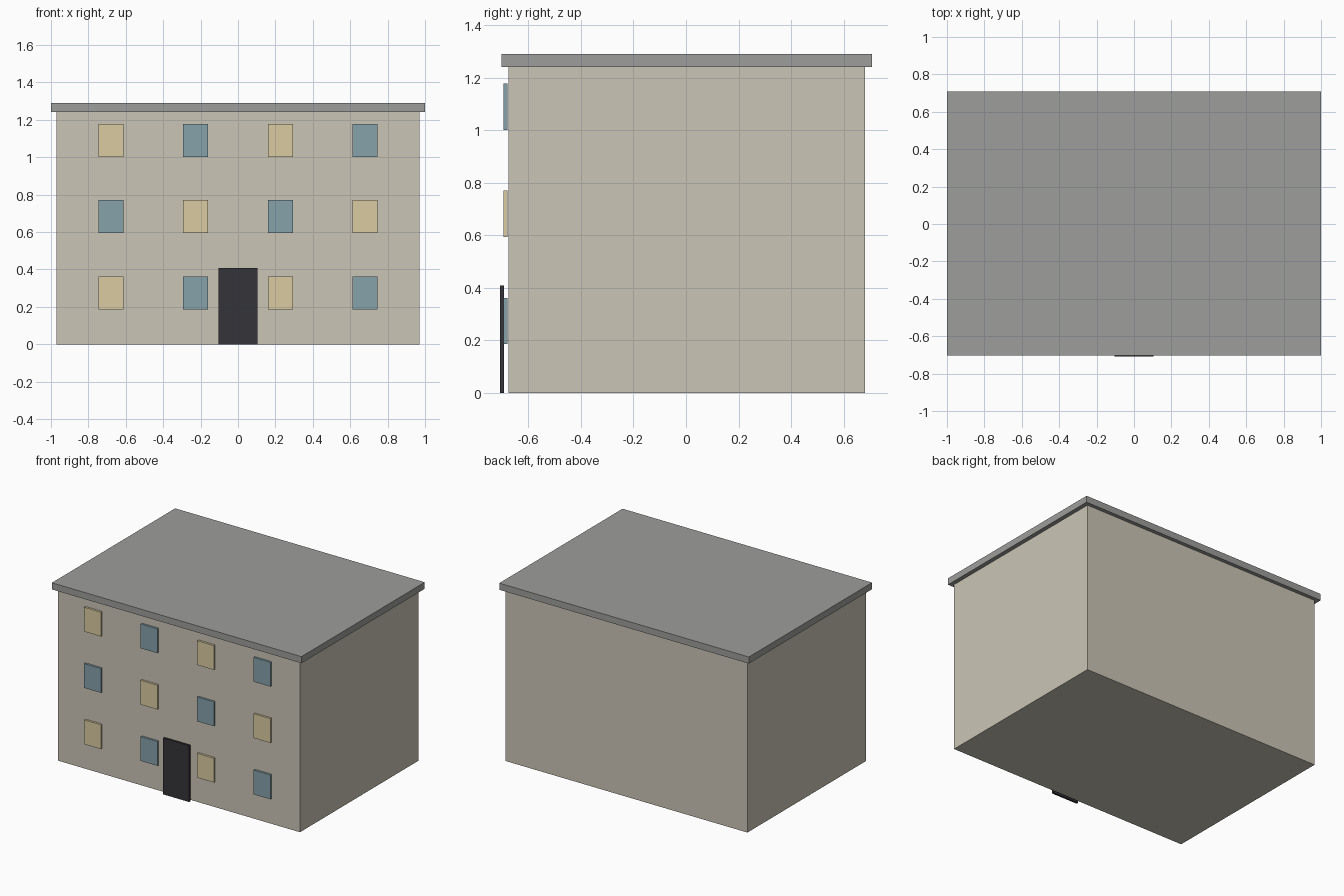
import bpy

if "Cube" in bpy.data.objects:
    bpy.data.objects.remove(bpy.data.objects["Cube"])


def material(name, rgb):
    m = bpy.data.materials.new(name)
    m.diffuse_color = (*rgb, 1)
    m.use_nodes = True
    m.node_tree.nodes["Principled BSDF"].inputs["Base Color"].default_value = m.diffuse_color
    return m


def box(name, x, y, z, mat=None):
    """Box from (min, max) pairs on each axis."""
    bpy.ops.mesh.primitive_cube_add(size=1, location=[(a + b) / 2 for a, b in (x, y, z)])
    ob = bpy.context.object
    ob.name = name
    ob.scale = [b - a for a, b in (x, y, z)]
    bpy.ops.object.transform_apply(location=False, rotation=False, scale=True)
    if mat:
        ob.data.materials.append(mat)
    return ob


wall = material("wall_plaster", (0.60, 0.56, 0.47))
dark = material("door_dark", (0.035, 0.033, 0.04))
lit = material("window_lit", (0.70, 0.60, 0.36))
glass = material("window_glass", (0.24, 0.36, 0.41))
slate = material("roof_grey", (0.34, 0.34, 0.33))

# Main block and overhanging flat roof
box("walls", (-0.97, 0.97), (-0.676, 0.682), (0, 1.242), wall)
box("roof_slab", (-1, 1), (-0.702, 0.709), (1.242, 1.29), slate)

# Entrance panel, standing just proud of the facade
box("door", (-0.105, 0.105), (-0.709, -0.694), (0, 0.408), dark)

# Window grid with lit and unlit panes alternating
for row in range(3):
    z = 0.274 + 0.408 * row
    for col in range(4):
        x = -0.679 + 0.4527 * col
        box(f"window_{row}_{col}", (x - 0.067, x + 0.067), (-0.695, -0.680),
            (z - 0.088, z + 0.088), glass if (row + col) % 2 else lit)
